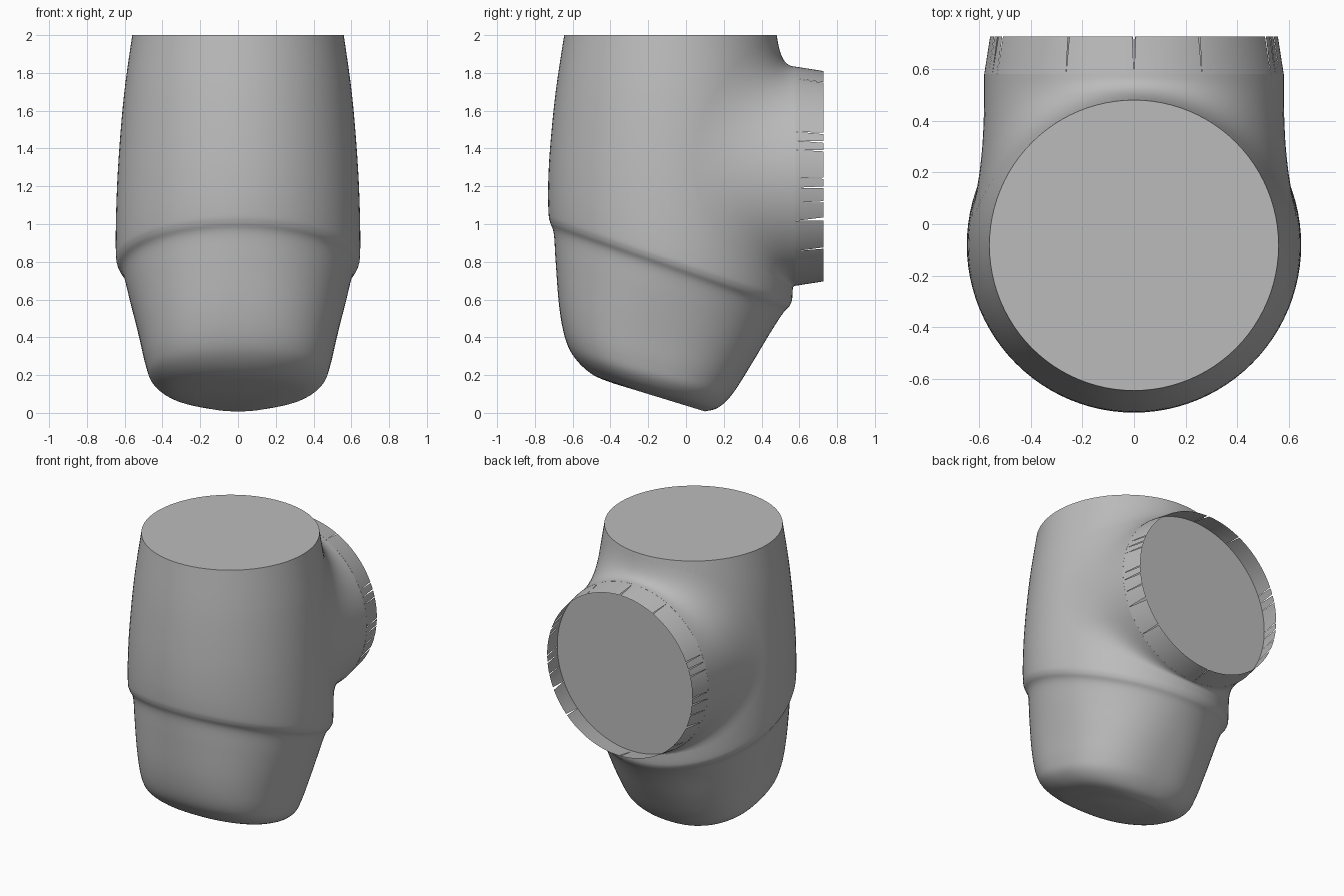
import bpy
from math import sin, cos, pi, radians, copysign
from mathutils import Vector

cube = bpy.data.objects.get("Cube")
if cube:
    bpy.data.objects.remove(cube)

GREY = (0.5, 0.5, 0.5, 1)
mat = bpy.data.materials.new("plain_grey")
mat.use_nodes = True
mat.diffuse_color = GREY
mat.node_tree.nodes["Principled BSDF"].inputs["Base Color"].default_value = GREY

# Tilted sections: front y, front z, back y, back z, half width, squareness
SECTIONS = [
    (-.645, 2, .48, 2, .56, 2),
    (-.69, 1.7, .53, 1.68, .603, 2),
    (-.72, 1.4, .56, 1.3, .632, 2),
    (-.73, 1.2, .57, .95, .645, 2),
    (-.728, 1.06, .565, .65, .647, 2),
    (-.72, 1.01, .553, .575, .638, 2),
    (-.70, .95, .515, .53, .607, 2),
    (-.69, .8, .45, .43, .575, 2.1),
    (-.67, .55, .36, .28, .525, 2.3),
    (-.635, .38, .28, .15, .49, 2.4),
    (-.58, .28, .225, .075, .455, 2.4),
    (-.49, .2, .165, .025, .37, 2.3),
    (-.38, .155, .1, .008, .23, 2.2),
]
LAST = len(SECTIONS) - 1
PORT_Z, PORT_Y, PORT_R = 1.253, .58, .58
LIP_Y, LIP_R = .727, .557
SIDES = 96


def section(v):
    """Smoothly interpolated section at position v down the body."""
    i = min(int(v), LAST - 1)
    t = v - i
    a, b, c, d = (SECTIONS[max(0, min(LAST, i + k))] for k in (-1, 0, 1, 2))
    return [q + t / 2 * (r - p + t * (2 * p - 5 * q + 4 * r - s + t * (3 * (q - r) + s - p)))
            for p, q, r, s in zip(a, b, c, d)]


def body_point(angle, v):
    """Point on the body, with angle zero at the back."""
    fy, fz, by, bz, width, square = section(v)
    c, s = (copysign(abs(f) ** (2 / square), f) for f in (cos(angle), sin(angle)))
    return Vector((width * s, (fy + by) / 2 + c * (by - fy) / 2,
                   (fz + bz) / 2 + c * (bz - fz) / 2))


def port_point(angle, radius, y):
    return Vector((radius * cos(angle), y, PORT_Z + radius * sin(angle)))


def make(name, verts, faces):
    mesh = bpy.data.meshes.new(name)
    mesh.from_pydata(verts, [], faces)
    mesh.materials.append(mat)
    obj = bpy.data.objects.new(name, mesh)
    bpy.context.collection.objects.link(obj)
    bpy.ops.object.select_all(action='DESELECT')
    obj.select_set(True)
    bpy.context.view_layer.objects.active = obj
    bpy.ops.object.mode_set(mode='EDIT')
    bpy.ops.mesh.select_all(action='SELECT')
    bpy.ops.mesh.normals_make_consistent(inside=False)
    bpy.ops.object.mode_set(mode='OBJECT')
    bpy.ops.object.shade_smooth_by_angle(angle=radians(40))
    return obj


def loft(name, rings, cap_first=False, cap_last=False):
    n = len(rings[0])
    faces = [(r * n + i, r * n + (i + 1) % n, (r + 1) * n + (i + 1) % n, (r + 1) * n + i)
             for r in range(len(rings) - 1) for i in range(n)]
    if cap_first:
        faces.append(tuple(range(n)))
    if cap_last:
        faces.append(tuple(range((len(rings) - 1) * n, len(rings) * n)))
    return make(name, [p for ring in rings for p in ring], faces)


angles = [2 * pi * i / SIDES for i in range(SIDES)]

# Main body with its slanted ridge and rounded toe
STEPS = 5
loft("body", [[body_point(a, r / STEPS) for a in angles]
              for r in range(LAST * STEPS + 1)], True, True)


# Flared neck running from the body skin to the round rear port
def neck_curve(angle):
    side, v = radians(80) * cos(angle), 2.1 - 2.1 * sin(angle)
    rim, end = port_point(angle, PORT_R, PORT_Y), body_point(side, v)
    inward = body_point(side * .97, v + (2.1 - v) * .03) - end
    reach = (rim - end).length * .38
    p1 = rim - Vector((0, reach, 0))
    p2 = end + inward.normalized() * reach
    steps = [k / 14 for k in range(15)]
    return [rim * (1 - t) ** 3 + p1 * 3 * t * (1 - t) ** 2
            + p2 * 3 * t * t * (1 - t) + end * t ** 3 for t in steps]


curves = [neck_curve(a) for a in angles]
loft("rear_neck", list(zip(*curves)))

# Flat disc closing the port
make("port_disc", [port_point(a, PORT_R, PORT_Y + .004) for a in angles],
     [tuple(range(SIDES))])

# Thin open collar with narrow V-shaped tears: angle and half opening in degrees
TEARS = [(63, .4), (24, .5), (19, .6), (14, .4), (-1, .5), (-6, .6),
         (-14, .4), (-24, 1.2), (-43, .6)]
tears = {90: .9, 270: .4}
for angle, gap in TEARS:
    tears[angle % 360] = tears[180 - angle] = gap
verts, faces = [], []
for deg in range(360):
    nxt = (deg + 1) % 360
    lip_a = radians(deg + tears.get(deg, 0) * .8)
    lip_b = radians(deg + 1 - tears.get(nxt, 0) * .8)
    start = len(verts)
    verts += [port_point(radians(deg), PORT_R, PORT_Y),
              port_point(radians(deg + 1), PORT_R, PORT_Y),
              port_point(lip_b, LIP_R, LIP_Y), port_point(lip_a, LIP_R, LIP_Y)]
    faces.append(tuple(range(start, start + 4)))
collar = make("port_collar", verts, faces)
